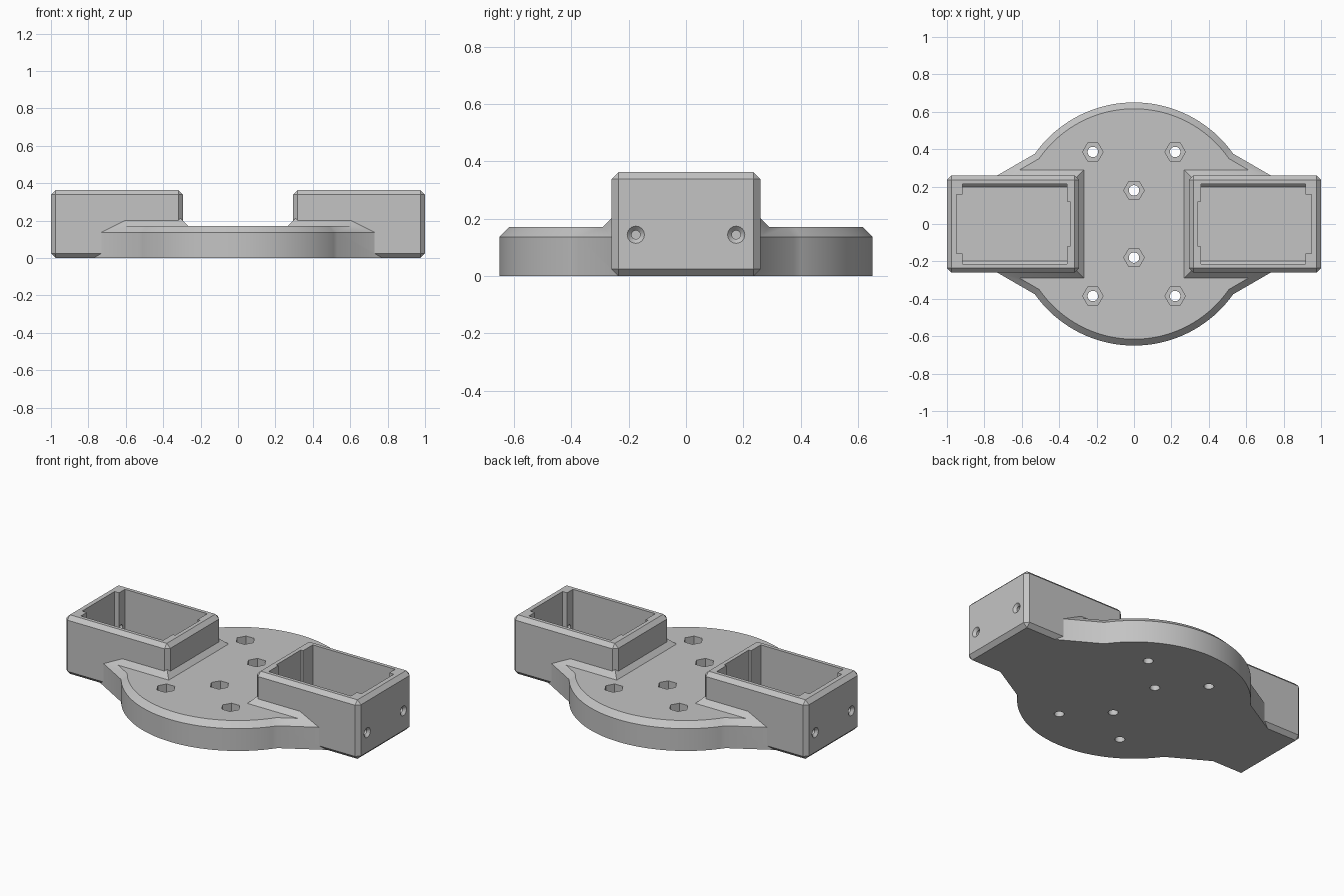
import bpy, bmesh
from math import cos, sin, pi, radians
from mathutils import Vector

cube = bpy.data.objects.get("Cube")
if cube:
    bpy.data.objects.remove(cube, do_unlink=True)

grey = bpy.data.materials.new("plain_grey")
grey.use_nodes = True
GREY = (0.55, 0.55, 0.55, 1)
grey.diffuse_color = GREY
grey.node_tree.nodes["Principled BSDF"].inputs["Base Color"].default_value = GREY


def loft(name, rings, bevel=0):
    """Solid through matching rings of 3D points, capped at both ends."""
    bm = bmesh.new()
    loops = [[bm.verts.new(p) for p in ring] for ring in rings]
    n = len(loops[0])
    for a, b in zip(loops, loops[1:]):
        for i in range(n):
            j = (i + 1) % n
            bm.faces.new((a[i], a[j], b[j], b[i]))
    bm.faces.new(loops[0][::-1])
    bm.faces.new(loops[-1])
    bmesh.ops.recalc_face_normals(bm, faces=bm.faces)
    if bevel:
        bmesh.ops.bevel(bm, geom=bm.edges[:], offset=bevel, segments=1,
                        affect='EDGES', profile=0.5)
    mesh = bpy.data.meshes.new(name)
    bm.to_mesh(mesh)
    bm.free()
    mesh.materials.append(grey)
    obj = bpy.data.objects.new(name, mesh)
    bpy.context.collection.objects.link(obj)
    return obj


def rect(x0, x1, y, z):
    return [(x0, -y, z), (x1, -y, z), (x1, y, z), (x0, y, z)]


def block(name, x0, x1, y, z0, z1, bevel=0):
    return loft(name, [rect(x0, x1, y, z0), rect(x0, x1, y, z1)], bevel)


def upright(name, x, y, r, n, z0, z1):
    def ring(z):
        return [(x + r * cos(2 * pi * i / n), y + r * sin(2 * pi * i / n), z)
                for i in range(n)]
    return loft(name, [ring(z0), ring(z1)])


def combine(target, tool, operation):
    mod = target.modifiers.new("combine", 'BOOLEAN')
    mod.object, mod.operation, mod.solver = tool, operation, 'EXACT'
    bpy.context.view_layer.objects.active = target
    bpy.ops.object.modifier_apply(modifier=mod.name)
    bpy.data.objects.remove(tool, do_unlink=True)


def inset(points, d):
    """Mitred inward offset of a counter-clockwise outline."""
    out = []
    for i, p in enumerate(points):
        a = (p - points[i - 1]).normalized()
        b = (points[(i + 1) % len(points)] - p).normalized()
        na, nb = Vector((-a.y, a.x)), Vector((-b.y, b.x))
        out.append(p + (na + nb) * d / (1 + na.dot(nb)))
    return out


# Plate outline: two round ends with straight shoulders running to the housings
RADIUS, START, SEGS = 0.65, radians(35.3), 40
outline = []
for s in (1, -1):
    outline.append(Vector((0.83 * s, 0.2025 * s)))
    for i in range(SEGS + 1):
        a = START + (pi - 2 * START) * i / SEGS
        outline.append(Vector((cos(a), sin(a))) * RADIUS * s)
    outline.append(Vector((-0.83 * s, 0.2025 * s)))

# Plate with a chamfered rim, tall enough to contain the sloped collars
bracket = loft("twin_pocket_bracket", [
    [(p.x, p.y, z) for p in inset(outline, d)]
    for d, z in ((0, 0), (0, 0.137), (0.073, 0.21))])
keep = block("plate_level", -2, 2, 2, -1, 0.171)
for s in (-1, 1):
    collar = loft("collar", [rect(s * x, s * 0.95, y, z) for x, y, z in
                  ((0.267, 0.29, 0.1), (0.267, 0.29, 0.171), (0.306, 0.251, 0.21))])
    combine(keep, collar, 'UNION')
combine(bracket, keep, 'INTERSECT')

# Chamfered housings at both ends
for s in (-1, 1):
    housing = block("housing", s * 0.294, s, 0.26, 0, 0.362, 0.024)
    combine(bracket, housing, 'UNION')

FLOOR = 0.04
for s in (-1, 1):
    # Pocket with sloped floor edges and a shallow recess at each end
    pocket = loft("pocket", [rect(s * 0.358, s * 0.917, y, z) for y, z in
                  ((0.198, FLOOR), (0.214, FLOOR + 0.016), (0.214, 0.5))])
    combine(bracket, pocket, 'DIFFERENCE')
    combine(bracket, block("inner_recess", s * 0.342, s * 0.4, 0.12, FLOOR, 0.5), 'DIFFERENCE')
    combine(bracket, block("outer_recess", s * 0.87, s * 0.948, 0.157, FLOOR, 0.5), 'DIFFERENCE')

    # Countersunk screw holes through the end wall
    for y in (-0.175, 0.175):
        rings = [[(s * x, y + r * cos(2 * pi * i / 24), 0.144 + r * sin(2 * pi * i / 24))
                  for i in range(24)]
                 for x, r in ((1.01, 0.04), (0.985, 0.015), (0.89, 0.015))]
        combine(bracket, loft("screw_hole", rings), 'DIFFERENCE')

# Bolt holes with hexagonal nut recesses
bolts = [(x, y) for x in (-0.22, 0.22) for y in (-0.385, 0.385)]
bolts += [(0, -0.18), (0, 0.18)]
for x, y in bolts:
    combine(bracket, upright("nut_recess", x, y, 0.055, 6, 0.08, 0.3), 'DIFFERENCE')
    combine(bracket, upright("bolt_hole", x, y, 0.028, 24, -0.1, 0.2), 'DIFFERENCE')

# Smooth round walls, crisp chamfers
bpy.ops.object.select_all(action='DESELECT')
bracket.select_set(True)
bpy.context.view_layer.objects.active = bracket
bpy.ops.object.shade_smooth_by_angle(angle=radians(30))
